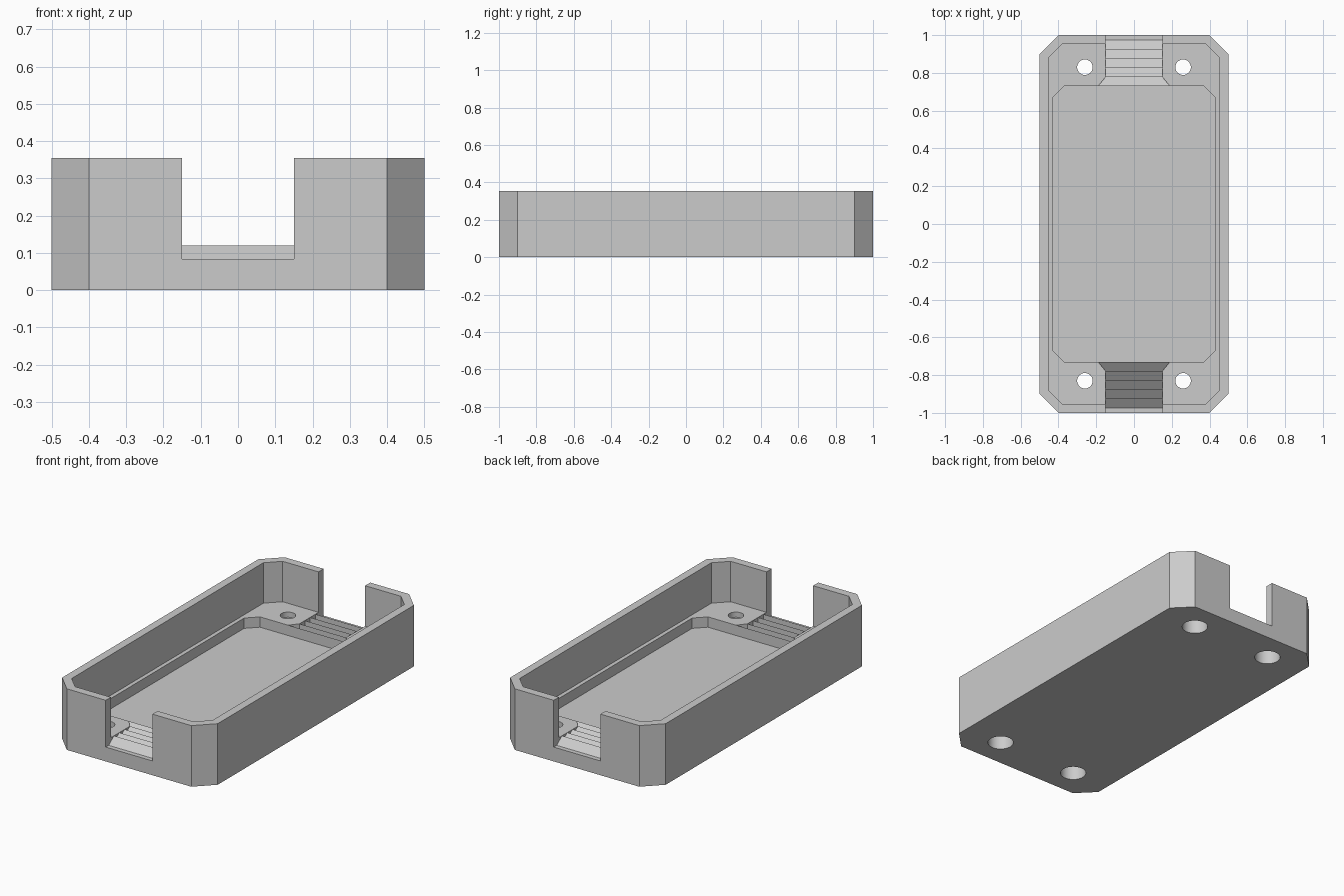
import bpy, bmesh
from mathutils import Vector

HEIGHT, LEDGE, FLOOR, SILL = 0.355, 0.12, 0.06, 0.083
ABOVE = 0.6

cube = bpy.data.objects.get("Cube")
if cube:
    bpy.data.objects.remove(cube, do_unlink=True)

grey = bpy.data.materials.new("light_grey_plastic")
grey.use_nodes = True
colour = (0.6, 0.6, 0.6, 1)
grey.diffuse_color = colour
grey.node_tree.nodes["Principled BSDF"].inputs["Base Color"].default_value = colour


def finish(bm, name):
    bmesh.ops.recalc_face_normals(bm, faces=bm.faces)
    mesh = bpy.data.meshes.new(name)
    bm.to_mesh(mesh)
    bm.free()
    obj = bpy.data.objects.new(name, mesh)
    bpy.context.collection.objects.link(obj)
    mesh.materials.append(grey)
    return obj


def chamfered_block(name, hx, hy, c, z0, z1):
    """Upright block with chamfered vertical corners."""
    quarter = [(hx, hy - c), (hx - c, hy)]
    outline = quarter + [(-x, y) for x, y in reversed(quarter)]
    outline += [(-x, -y) for x, y in outline]
    bm = bmesh.new()
    face = bm.faces.new([bm.verts.new((x, y, z0)) for x, y in outline])
    out = bmesh.ops.extrude_face_region(bm, geom=[face])["geom"]
    bmesh.ops.translate(bm, vec=(0, 0, z1 - z0),
                        verts=[v for v in out if isinstance(v, bmesh.types.BMVert)])
    # the extrusion keeps the starting face only when it bounds the region
    if face not in bm.faces:
        bmesh.ops.holes_fill(bm, edges=bm.edges)
    return finish(bm, name)


def cable_slot(name, side):
    """End opening with a saw-tooth bottom and a flared inner end."""
    start, end, teeth = 0.973, 0.73, 5
    pitch = (start - end) / teeth
    last = start - pitch * (teeth - 1)
    bm = bmesh.new()

    def vert(y, z):
        return bm.verts.new((-1, y, z))

    straight = [vert(1.1, ABOVE), vert(1.1, SILL), vert(start, SILL)]
    for i in range(1, teeth):
        y = start - pitch * i
        straight.append(vert(y, LEDGE))
        if i < teeth - 1:
            straight.append(vert(y, SILL))
    crest = straight[-1]
    corner = vert(last, ABOVE)
    flare = [corner, crest, vert(last, SILL), vert(end, LEDGE), vert(end, ABOVE)]
    near = [bm.faces.new(straight + [corner]), bm.faces.new(flare)]
    # build the far side, then wall up the open boundary
    copy = bmesh.ops.duplicate(bm, geom=list(bm.verts) + list(bm.edges) + near)
    for v in copy["geom"]:
        if isinstance(v, bmesh.types.BMVert):
            v.co.x = 1
    bmesh.ops.bridge_loops(bm, edges=[e for e in bm.edges if e.is_boundary])
    for v in bm.verts:
        v.co.x *= 0.15 if v.co.y > last - 0.01 else 0.19
        v.co.y *= side
    return finish(bm, name)


def cylinder(name, x, y, r, z0, z1):
    bm = bmesh.new()
    bmesh.ops.create_cone(bm, cap_ends=True, segments=40, radius1=r, radius2=r,
                          depth=z1 - z0)
    bmesh.ops.translate(bm, vec=Vector((x, y, (z0 + z1) / 2)), verts=bm.verts)
    return finish(bm, name)


# Outer shell
tray = chamfered_block("enclosure_tray", 0.5, 1.0, 0.1, 0, HEIGHT)

# Upper and lower cavities, then the end slots
cutters = [
    chamfered_block("upper_cavity", 0.453, 0.953, 0.073, LEDGE, ABOVE),
    chamfered_block("lower_cavity", 0.43, 0.73, 0.06, FLOOR, LEDGE + 0.1),
    cable_slot("front_slot", -1),
    cable_slot("back_slot", 1),
]

# Screw holes with wide recesses underneath
for x in (-0.26, 0.26):
    for y in (-0.83, 0.83):
        cutters.append(cylinder("screw_hole", x, y, 0.041, -0.1, 0.2))
        cutters.append(cylinder("screw_recess", x, y, 0.07, -0.1, 0.09))

bpy.context.view_layer.objects.active = tray
for cutter in cutters:
    cutter.hide_render = True
    mod = tray.modifiers.new(cutter.name, "BOOLEAN")
    mod.operation = "DIFFERENCE"
    mod.solver = "EXACT"
    mod.object = cutter
    bpy.ops.object.modifier_apply(modifier=mod.name)
for cutter in cutters:
    bpy.data.objects.remove(cutter, do_unlink=True)

# Round holes smooth, everything else crisp
bpy.ops.object.select_all(action="DESELECT")
tray.select_set(True)
bpy.ops.object.shade_smooth_by_angle(angle=0.4)
